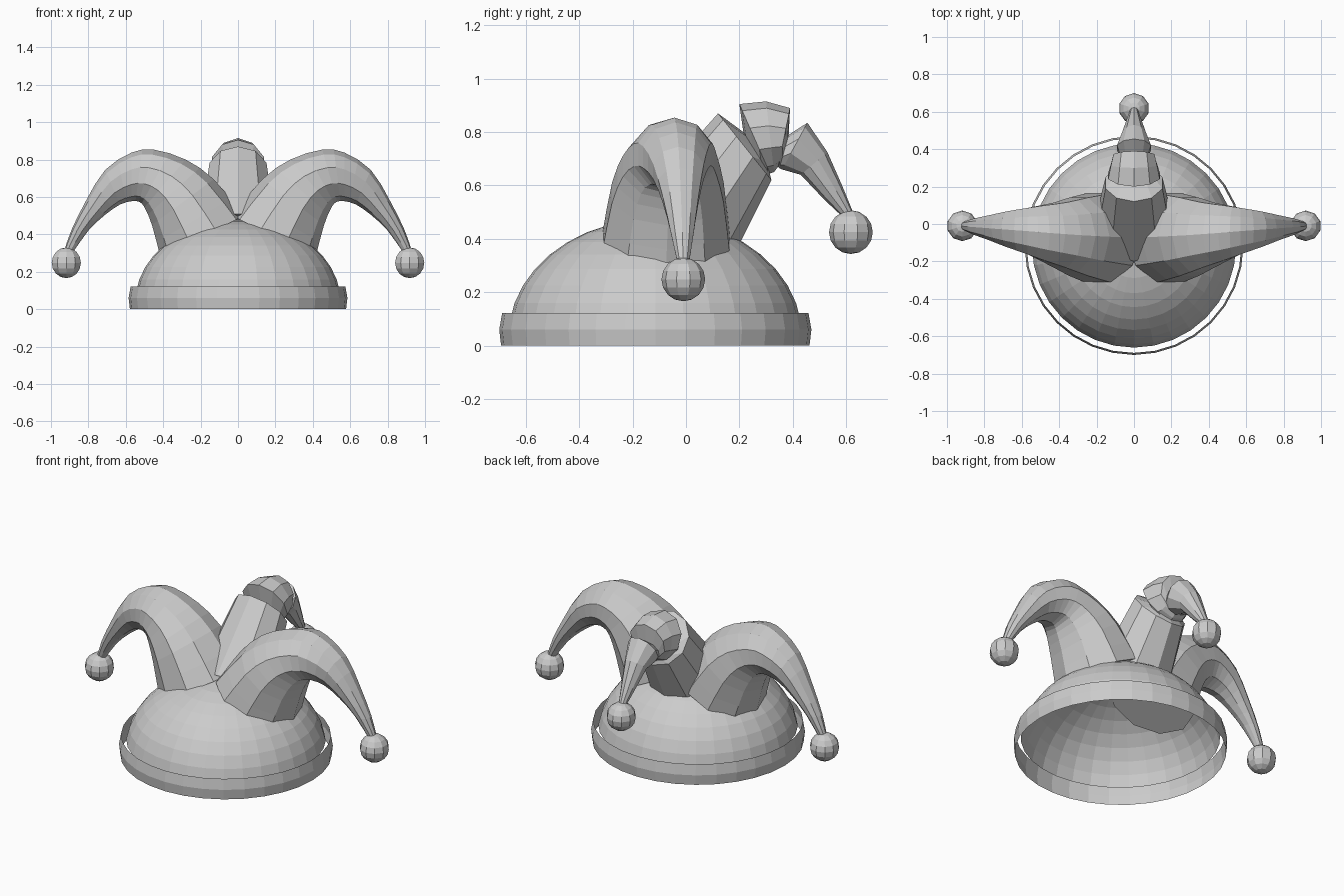
import bpy, bmesh, math
from mathutils import Vector

if "Cube" in bpy.data.objects:
    bpy.data.objects.remove(bpy.data.objects["Cube"])

grey = bpy.data.materials.new("grey cloth")
grey.diffuse_color = (0.6, 0.6, 0.6, 1)
grey.use_nodes = True
grey.node_tree.nodes["Principled BSDF"].inputs["Base Color"].default_value = grey.diffuse_color
CY = -0.115          # y of the cap's axis
SIDES = 10           # facets round each horn


def finish(name, bm, fix=True):
    if fix:
        bmesh.ops.recalc_face_normals(bm, faces=bm.faces)
    me = bpy.data.meshes.new(name)
    bm.to_mesh(me)
    bm.free()
    me.materials.append(grey)
    ob = bpy.data.objects.new(name, me)
    bpy.context.collection.objects.link(ob)
    return ob


def loft(bm, rings, closed_ends):
    loops = [[bm.verts.new(p) for p in r] for r in rings]
    for a, b in zip(loops, loops[1:]):
        n = len(a)
        for i in range(n):
            j = (i + 1) % n
            bm.faces.new((a[i], a[j], b[j], b[i]))
    if closed_ends:
        bm.faces.new(loops[0][::-1])
        bm.faces.new(loops[-1])
    return loops


def circle(r, z, n=32):
    return [(r * math.cos(2 * math.pi * i / n), CY + r * math.sin(2 * math.pi * i / n), z)
            for i in range(n)]


def smooth(rows):
    """Catmull-Rom midpoints between successive rows."""
    out = []
    for i in range(len(rows) - 1):
        p0, p1, p2, p3 = (rows[max(0, min(len(rows) - 1, i + k))] for k in (-1, 0, 1, 2))
        out.append(p1)
        out.append(tuple((9 * (b + c) - a - d) / 16 for a, b, c, d in zip(p0, p1, p2, p3)))
    return out + [rows[-1]]


def horn(name, rows, place):
    """Each row: outer u,z, inner u,z, half width, sideways offset."""
    bm = bmesh.new()
    rings = []
    for ou, oz, iu, iz, w, off in rows:
        ring = []
        for k in range(SIDES):
            t = 2 * math.pi * k / SIDES
            c = (1 + math.cos(t)) / 2
            ring.append(place(iu + (ou - iu) * c, off + w * math.sin(t), iz + (oz - iz) * c))
        rings.append(ring)
    loft(bm, rings, True)
    return finish(name, bm)


def bell(name, pos):
    bm = bmesh.new()
    bmesh.ops.create_uvsphere(bm, u_segments=10, v_segments=8, radius=0.082)
    bmesh.ops.translate(bm, verts=bm.verts, vec=Vector(pos))
    return finish(name, bm)


# Open flattened dome
bm = bmesh.new()
a0 = math.asin(0.055 / 0.44)
angles = [a0 + (math.pi / 2 - a0) * i / 9 for i in range(9)]
loops = loft(bm, [circle(0.55 * math.cos(a), 0.035 + 0.44 * math.sin(a)) for a in angles], False)
top = bm.verts.new((0, CY, 0.475))
for i, v in enumerate(loops[-1]):
    bm.faces.new((v, loops[-1][(i + 1) % 32], top))
finish("cap_dome", bm, False)

# Loose thin band round the rim
bm = bmesh.new()
loft(bm, [circle(0.578, 0), circle(0.585, 0.06), circle(0.574, 0.122)], False)
finish("brim_band", bm, False)

# Side horns with bells
side = smooth([
    (-0.035, 0.50, 0.415, 0.28, 0.25, -0.075),
    (0.13, 0.695, 0.46, 0.45, 0.22, -0.068),
    (0.28, 0.80, 0.50, 0.545, 0.185, -0.06),
    (0.45, 0.853, 0.53, 0.575, 0.155, -0.048),
    (0.57, 0.837, 0.57, 0.577, 0.13, -0.038),
    (0.71, 0.745, 0.63, 0.56, 0.10, -0.028),
    (0.81, 0.585, 0.71, 0.505, 0.07, -0.02),
    (0.89, 0.425, 0.80, 0.42, 0.045, -0.014),
    (0.93, 0.31, 0.885, 0.30, 0.022, -0.01),
])
for s, label in ((1, "right"), (-1, "left")):
    horn(label + "_horn", side, lambda u, v, z: (s * u, v, z))
    bell(label + "_bell", (s * 0.918, -0.01, 0.248))

# Back horn with two pinched creases
back = [
    (-0.20, 0.51, 0.19, 0.36, 0.21, 0),
    (0.12, 0.87, 0.32, 0.62, 0.16, 0),
    (0.215, 0.80, 0.315, 0.64, 0.11, 0),
    (0.20, 0.905, 0.315, 0.645, 0.145, 0),
    (0.30, 0.915, 0.33, 0.65, 0.13, 0),
    (0.39, 0.89, 0.345, 0.67, 0.115, 0),
    (0.385, 0.79, 0.35, 0.665, 0.08, 0),
    (0.455, 0.835, 0.36, 0.66, 0.095, 0),
    (0.53, 0.725, 0.43, 0.64, 0.065, 0),
    (0.585, 0.60, 0.52, 0.545, 0.04, 0),
    (0.63, 0.49, 0.595, 0.475, 0.02, 0),
]
horn("back_horn", back, lambda u, v, z: (v, u, z))
bell("back_bell", (0, 0.618, 0.425))
